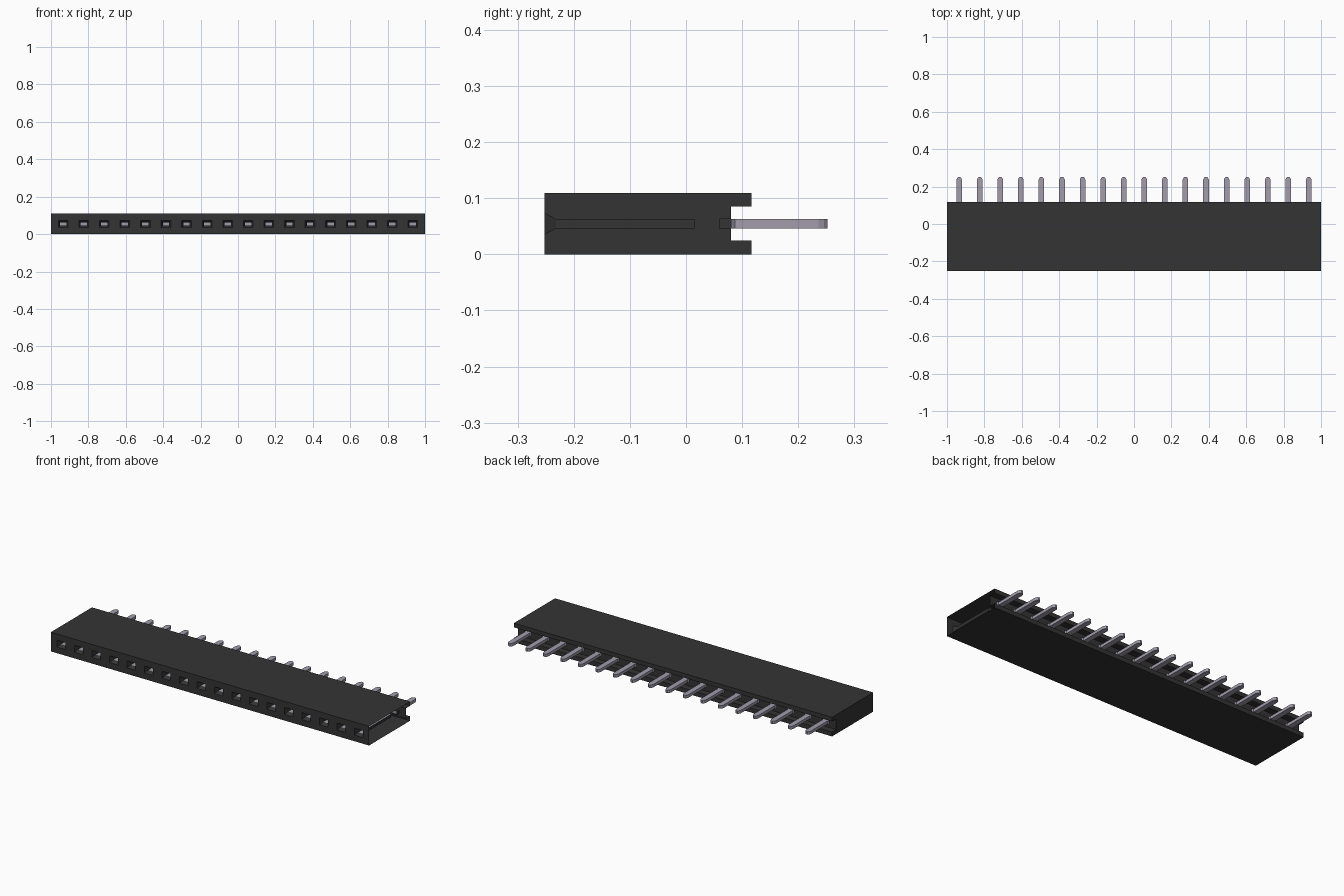
import bpy, bmesh

cube = bpy.data.objects.get("Cube")
if cube:
    bpy.data.objects.remove(cube, do_unlink=True)


def make_material(name, color, metallic=0.0):
    mat = bpy.data.materials.new(name)
    mat.use_nodes = True
    mat.diffuse_color = color
    mat.node_tree.nodes["Principled BSDF"].inputs["Base Color"].default_value = color
    return mat


black = make_material("black plastic", (0.034, 0.034, 0.034, 1))
silver = make_material("silver metal", (0.36, 0.335, 0.41, 1))

COUNT, PITCH = 18, 0.11
FRONT, WALL, LIP = -0.252, 0.08, 0.117
HEIGHT, SLOT_LOW, SLOT_HIGH = 0.109, 0.025, 0.085
PIN_LOW, PIN_HIGH = 0.046, 0.063
centers = [(i - (COUNT - 1) / 2) * PITCH for i in range(COUNT)]


def rect(bm, x0, x1, z0, z1, y):
    return [bm.verts.new(p) for p in ((x0, y, z0), (x1, y, z0), (x1, y, z1), (x0, y, z1))]


def loft(bm, loops):
    """Join successive rectangles with rings of four faces; return the last ring."""
    for a, b in zip(loops, loops[1:]):
        ring = [bm.faces.new((a[k], a[(k + 1) % 4], b[(k + 1) % 4], b[k])) for k in range(4)]
    return ring


def finish(bm, name, mats):
    bmesh.ops.remove_doubles(bm, verts=bm.verts, dist=0.0001)
    bmesh.ops.recalc_face_normals(bm, faces=bm.faces)
    mesh = bpy.data.meshes.new(name)
    bm.to_mesh(mesh)
    bm.free()
    for mat in mats:
        mesh.materials.append(mat)
    obj = bpy.data.objects.new(name, mesh)
    bpy.context.collection.objects.link(obj)
    return obj


# Housing: slotted profile, open at its left end, one cell per contact
profile = [(FRONT, 0), (LIP, 0), (LIP, SLOT_LOW), (WALL, SLOT_LOW),
           (WALL, SLOT_HIGH), (LIP, SLOT_HIGH), (LIP, HEIGHT), (FRONT, HEIGHT)]
bm = bmesh.new()
for i, c in enumerate(centers):
    x0 = -1 if i == 0 else c - PITCH / 2
    x1 = 1 if i == COUNT - 1 else c + PITCH / 2
    for k, (a, b) in enumerate(zip(profile, profile[1:])):
        if k != 3:  # rear wall is made with its hole below
            bm.faces.new([bm.verts.new((x, *p)) for x, p in ((x0, a), (x1, a), (x1, b), (x0, b))])
    # Front wall with funnel and contact tunnel
    tunnel = loft(bm, [
        rect(bm, x0, x1, 0, HEIGHT, FRONT),
        rect(bm, c - 0.026, c + 0.026, 0.035, 0.074, FRONT),
        rect(bm, c - 0.017, c + 0.017, PIN_LOW, PIN_HIGH, -0.232),
        rect(bm, c - 0.017, c + 0.017, PIN_LOW, PIN_HIGH, 0.015)])
    tunnel[0].material_index = tunnel[2].material_index = 1
    # Rear wall with pin sleeve
    loft(bm, [
        rect(bm, x0, x1, SLOT_LOW, SLOT_HIGH, WALL),
        rect(bm, c - 0.021, c + 0.021, PIN_LOW - 0.001, PIN_HIGH + 0.001, WALL),
        rect(bm, c - 0.021, c + 0.021, PIN_LOW - 0.001, PIN_HIGH + 0.001, 0.06)])
bm.faces.new([bm.verts.new((-1, *p)) for p in profile])
finish(bm, "housing", [black, silver])

# Pins: flat blades with a tapered tip, widened where they leave the wall
half = [(0.02, 0.061), (0.02, 0.081), (0.015, 0.087), (0.015, 0.236), (0.011, 0.246), (0.005, 0.252)]
outline = half + [(-x, y) for x, y in reversed(half)]
for i, c in enumerate(centers):
    bm = bmesh.new()
    face = bm.faces.new([bm.verts.new((c + x, y, PIN_LOW)) for x, y in outline])
    ext = bmesh.ops.extrude_face_region(bm, geom=[face])
    top = [v for v in ext["geom"] if isinstance(v, bmesh.types.BMVert)]
    bmesh.ops.translate(bm, verts=top, vec=(0, 0, PIN_HIGH - PIN_LOW))
    finish(bm, f"pin_{i + 1}", [silver])
